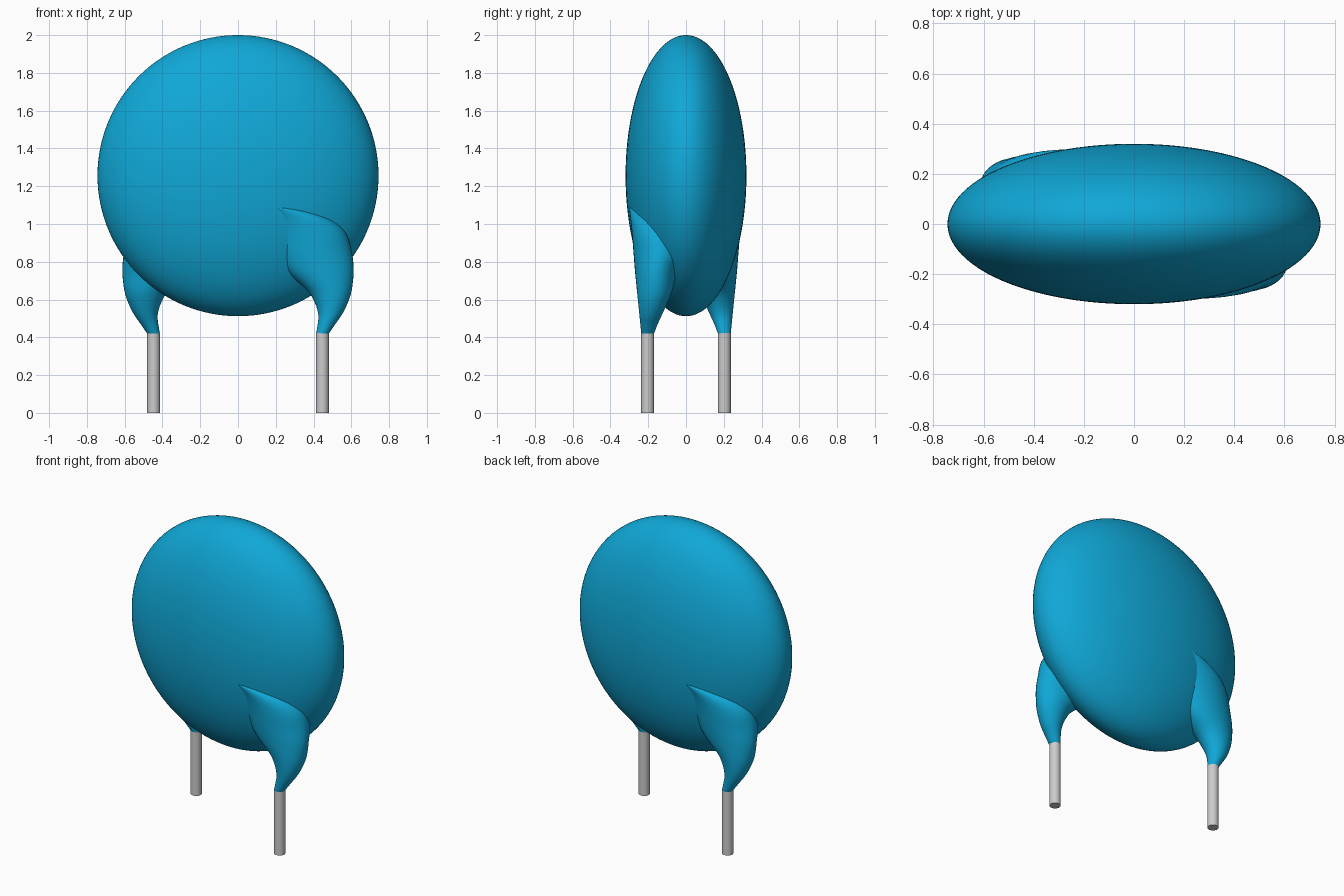
import bpy, bmesh, math
from mathutils import Matrix

cube = bpy.data.objects.get("Cube")
if cube:
    bpy.data.objects.remove(cube, do_unlink=True)


def material(name, rgb, rough):
    m = bpy.data.materials.new(name)
    m.use_nodes = True
    m.diffuse_color = (*rgb, 1)
    bsdf = next(n for n in m.node_tree.nodes if n.type == 'BSDF_PRINCIPLED')
    bsdf.inputs["Base Color"].default_value = (*rgb, 1)
    bsdf.inputs["Roughness"].default_value = rough
    return m


BLUE = material("blue coating", (0.005, 0.39, 0.68), 0.4)
GREY = material("grey metal", (0.6, 0.6, 0.6), 0.4)


def add(name, bm, mat):
    bmesh.ops.recalc_face_normals(bm, faces=bm.faces)
    me = bpy.data.meshes.new(name)
    bm.to_mesh(me)
    bm.free()
    me.materials.append(mat)
    ob = bpy.data.objects.new(name, me)
    bpy.context.collection.objects.link(ob)
    bpy.ops.object.select_all(action='DESELECT')
    ob.select_set(True)
    bpy.context.view_layer.objects.active = ob
    bpy.ops.object.shade_smooth_by_angle(angle=math.radians(40))
    return ob


# Flattened round body
bm = bmesh.new()
bmesh.ops.create_uvsphere(bm, u_segments=96, v_segments=64, radius=1)
bmesh.ops.transform(bm, verts=bm.verts, matrix=Matrix.Translation((0, 0, 1.256))
                    @ Matrix.Diagonal((0.744, 0.32, 0.744, 1)))
add("disc_body", bm, BLUE)

# Horizontal oval sections of the coating running down a lead:
# height, inner x, outer x, front y, back y
SECTIONS = [
    (0.42, 0.413, 0.481, -0.237, -0.169),
    (0.47, 0.422, 0.515, -0.242, -0.150),
    (0.52, 0.425, 0.550, -0.247, -0.127),
    (0.58, 0.408, 0.580, -0.253, -0.100),
    (0.65, 0.365, 0.602, -0.260, -0.072),
    (0.75, 0.255, 0.612, -0.270, -0.045),
    (0.85, 0.190, 0.603, -0.278, -0.005),
    (0.95, 0.160, 0.572, -0.286, -0.020),
    (1.02, 0.150, 0.500, -0.293, -0.070),
    (1.065, 0.160, 0.370, -0.298, -0.180),
    (1.085, 0.180, 0.250, -0.300, -0.260),
]


def smooth_rows(rows, steps=4):
    """Catmull-Rom interpolation between the sections."""
    out = []
    for i in range(len(rows) - 1):
        quad = rows[max(i - 1, 0)], rows[i], rows[i + 1], rows[min(i + 2, len(rows) - 1)]
        for k in range(steps):
            t = k / steps
            out.append([0.5 * (2 * b + (c - a) * t + (2 * a - 5 * b + 4 * c - d) * t * t
                               + (3 * b - a - 3 * c + d) * t ** 3)
                        for a, b, c, d in zip(*quad)])
    return out + [rows[-1]]


def coating_sleeve(name, turn):
    bm = bmesh.new()
    n = 40
    rings = []
    for z, x0, x1, y0, y1 in smooth_rows(SECTIONS):
        rings.append([bm.verts.new(((x0 + x1) / 2 + (x1 - x0) / 2 * math.cos(a),
                                    (y0 + y1) / 2 + (y1 - y0) / 2 * math.sin(a), z))
                      for a in (2 * math.pi * k / n for k in range(n))])
    for lo, hi in zip(rings, rings[1:]):
        for k in range(n):
            j = (k + 1) % n
            bm.faces.new((lo[k], lo[j], hi[j], hi[k]))
    bm.faces.new(rings[0])
    bm.faces.new(rings[-1])
    bmesh.ops.transform(bm, verts=bm.verts, matrix=turn)
    add(name, bm, BLUE)


def wire_lead(name, turn):
    bm = bmesh.new()
    bmesh.ops.create_cone(bm, cap_ends=True, segments=32, radius1=0.034,
                          radius2=0.034, depth=0.44)
    bmesh.ops.transform(bm, verts=bm.verts,
                        matrix=turn @ Matrix.Translation((0.447, -0.203, 0.22)))
    # Trim flush with the bottom of the sleeve
    for v in bm.verts:
        v.co.z = min(v.co.z, 0.422)
    add(name, bm, GREY)


# The two leads are half a turn apart
for side, angle in (("front_left", 0), ("back_right", math.pi)):
    turn = Matrix.Rotation(angle, 4, 'Z')
    coating_sleeve(side + "_sleeve", turn)
    wire_lead(side + "_lead", turn)
